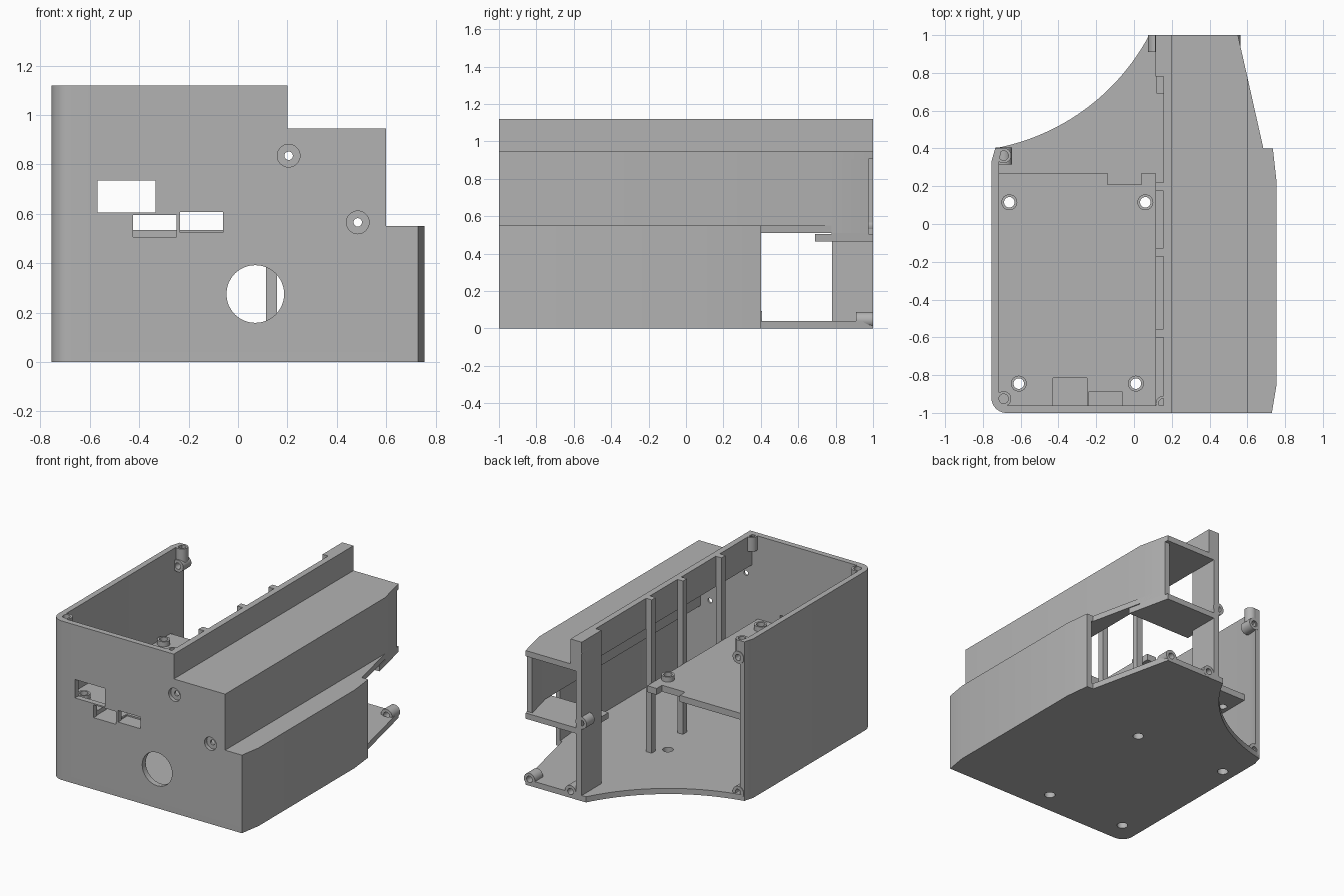
import bpy, bmesh, math
from mathutils import Matrix, Vector

cube = bpy.data.objects.get("Cube")
if cube:
    bpy.data.objects.remove(cube, do_unlink=True)

grey = bpy.data.materials.new("light grey plastic")
grey.use_nodes = True
GREY = (0.45, 0.45, 0.45, 1)
grey.diffuse_color = GREY
grey.node_tree.nodes["Principled BSDF"].inputs["Base Color"].default_value = GREY


def finish(name, bm):
    bmesh.ops.recalc_face_normals(bm, faces=bm.faces)
    me = bpy.data.meshes.new(name)
    bm.to_mesh(me)
    bm.free()
    me.materials.append(grey)
    ob = bpy.data.objects.new(name, me)
    bpy.context.collection.objects.link(ob)
    return ob


def prism(name, pts, lo, hi, axis="z"):
    """Extrude an outline along z, or an (x, z) outline along y."""
    place = (lambda p, h: (p[0], p[1], h)) if axis == "z" else (lambda p, h: (p[0], h, p[1]))
    bm = bmesh.new()
    face = bm.faces.new([bm.verts.new(place(p, lo)) for p in pts])
    moved = bmesh.ops.extrude_face_region(bm, geom=[face])["geom"]
    shift = Vector(place((0, 0), hi - lo))
    bmesh.ops.translate(bm, vec=shift, verts=[v for v in moved if isinstance(v, bmesh.types.BMVert)])
    return finish(name, bm)


def box(name, x0, x1, y0, y1, z0, z1):
    return prism(name, [(x0, y0), (x1, y0), (x1, y1), (x0, y1)], z0, z1)


def circle(cx, cy, r, a0=0, a1=360, n=32):
    full = a1 - a0 == 360
    steps = n if full else n + 1
    angles = [math.radians(a0 + (a1 - a0) * i / n) for i in range(steps)]
    return [(cx + r * math.cos(a), cy + r * math.sin(a)) for a in angles]


def rod(x, c, r, lo, hi, axis="z"):
    return prism("cutter", circle(x, c, r), lo, hi, axis)


def cut(ob, *cutters):
    for c in cutters:
        c.hide_render = True
        mod = ob.modifiers.new("cut", "BOOLEAN")
        mod.operation, mod.solver, mod.object = "DIFFERENCE", "EXACT", c
        bpy.context.view_layer.objects.active = ob
        bpy.ops.object.modifier_apply(modifier=mod.name)
        bpy.data.objects.remove(c, do_unlink=True)


def tube(name, x, c, r, ri, lo, hi, axis="z"):
    ob = prism(name, circle(x, c, r), lo, hi, axis)
    cut(ob, rod(x, c, ri, lo - 0.01, hi + 0.01, axis))
    return ob


T = 0.04          # wall thickness
TOP = 1.12        # full height
STEP1 = 0.945     # upper ledge height
STEP2 = 0.55      # lower ledge height


def slant(y, inset=0.0):
    """x of the tapering back edge."""
    return 0.55 + (1 - y) * 0.225 - inset


# Floor plate with swept back edge and screw holes
screws = [(-0.66, 0.115), (0.06, 0.115), (-0.61, -0.845), (0.01, -0.845)]
corner = circle(-0.675, -0.92, 0.08, 270, 180, 10)
floor = prism("floor_plate", [(0.73, -1), (0.755, -0.85), (0.755, 0.22), (0.735, 0.4), (0.685, 0.4),
                              (0.55, 1)] + circle(-0.947, 1.545, 1.163, -28, -76.8, 24)
              + [(-0.735, 0.4), (-0.755, 0.33)] + corner[::-1], 0, T)
cut(floor, *[rod(x, y, 0.035, -0.1, 0.1) for x, y in screws])
back_bosses = [(0.52, 0.045), (0.2, 0.045)]
cut(floor, *[rod(x, z, 0.022, 0.9, 1.1, "y") for x, z in back_bosses])

# Tall side wall with rounded front corner
prism("right_wall", [(-0.6, -1)] + corner + [(-0.755, 0.33), (-0.735, 0.4), (-0.7, 0.4), (-0.715, 0.33)]
      + circle(-0.675, -0.92, T, 180, 270, 10) + [(-0.6, -1 + T)], 0, TOP)

# Stepped front wall with ports
front = prism("front_wall", [(-0.6, 0), (0.73, 0), (0.73, STEP2), (0.6, STEP2), (0.6, STEP1),
                             (0.2, STEP1), (0.2, TOP), (-0.6, TOP)], -1, -1 + T, "y")
ports = [(-0.57, -0.335, 0.605, 0.735), (-0.425, -0.25, 0.505, 0.595), (-0.235, -0.06, 0.525, 0.607)]
cut(front, rod(0.07, 0.275, 0.117, -1.1, -0.9, "y"),
    *[box("cutter", x0, x1, -1.1, -0.9, z0, z1) for x0, x1, z0, z1 in ports])
for x, z in [(0.205, 0.835), (0.485, 0.565)]:
    cut(front, rod(x, z, 0.046, -1.1, -0.975, "y"), rod(x, z, 0.017, -1.1, -0.9, "y"))

# Outer low wall with chamfered ends
prism("left_outer_wall", [(0.73, -1), (0.755, -0.85), (0.755, 0.22), (0.735, 0.4), (0.7, 0.4),
                          (0.715, 0.22), (0.715, -0.85), (0.69, -1)], 0, STEP2)

# Lower ledge, upper side wall and upper ledge follow the tapering back
prism("lower_ledge", [(0.56, -1), (0.73, -1), (0.755, -0.85), (0.755, 0.22), (0.735, 0.4),
                      (0.685, 0.4), (0.6, 0.778), (0.56, 0.778)], STEP2 - T, STEP2)
prism("left_upper_wall", [(0.56, -1), (0.6, -1), (0.6, 0.778), (slant(0.975), 0.975),
                          (slant(0.975, T), 0.975), (0.56, 0.778)], STEP2 - T, STEP1)
prism("upper_ledge", [(0.157, -1), (0.6, -1), (0.6, 0.778), (0.55, 1), (0.157, 1)], STEP1 - T, STEP1)
prism("back_compartment_floor", [(0.12, 0.69), (slant(0.69), 0.69), (0.55, 1), (0.12, 1)], 0.465, 0.505)
prism("compartment_side_wall", [(0.6, 0.778), (slant(0.975), 0.975), (slant(0.975, T), 0.975), (0.56, 0.778)],
      0.465, STEP2)
box("top_rim_wall", 0.157, 0.2, -1 + T, 1, STEP1 - T, TOP)

# Ribs and back post
for i, y in enumerate((0.198, -0.15, -0.578)):
    box(f"rib_{i + 1}", 0.113, 0.157, y - 0.022, y + 0.022, 0, TOP)
box("back_post", 0.113, 0.157, 0.78, 1, 0, TOP)

# Board shelf with notch, port pockets and standoffs
shelf = prism("board_shelf", [(-0.72, -0.96), (0.113, -0.96), (0.113, 0.27), (0.04, 0.27), (0.04, 0.21),
                              (-0.14, 0.21), (-0.14, 0.27), (-0.72, 0.27)], 0.49, 0.535)
cut(shelf, box("cutter", -0.43, -0.25, -0.97, -0.815, 0.505, 0.6),
    box("cutter", -0.24, -0.06, -0.97, -0.89, 0.525, 0.6),
    *[rod(x, y, 0.028, 0.4, 0.6) for x, y in screws])
for i, (x, y) in enumerate(screws):
    tube(f"standoff_{i + 1}", x, y, 0.042, 0.028, 0.53, 0.57)

# Vertical lid bosses in the top corners
for i, (x, y) in enumerate([(-0.69, 0.362), (-0.69, -0.925), (0.155, 0.96), (0.155, -0.95)]):
    tube(f"lid_boss_{i + 1}", x, y, 0.04, 0.025, 1.02, TOP)

# Horizontal bosses for the back panel
for i, (x, z, y) in enumerate([(0.52, 0.045, 1), (0.2, 0.045, 1), (0.118, 0.55, 1), (0.155, 1.04, 1),
                               (-0.69, 0.05, 0.405), (-0.69, 1.0, 0.405)]):
    tube(f"back_boss_{i + 1}", x, z, 0.043, 0.022, y - 0.09, y, "y")

# Smooth the round parts, keep edges crisp
bpy.ops.object.select_all(action="DESELECT")
for ob in bpy.context.scene.objects:
    if ob.type == "MESH":
        ob.select_set(True)
        bpy.context.view_layer.objects.active = ob
bpy.ops.object.shade_smooth_by_angle(angle=math.radians(30))
